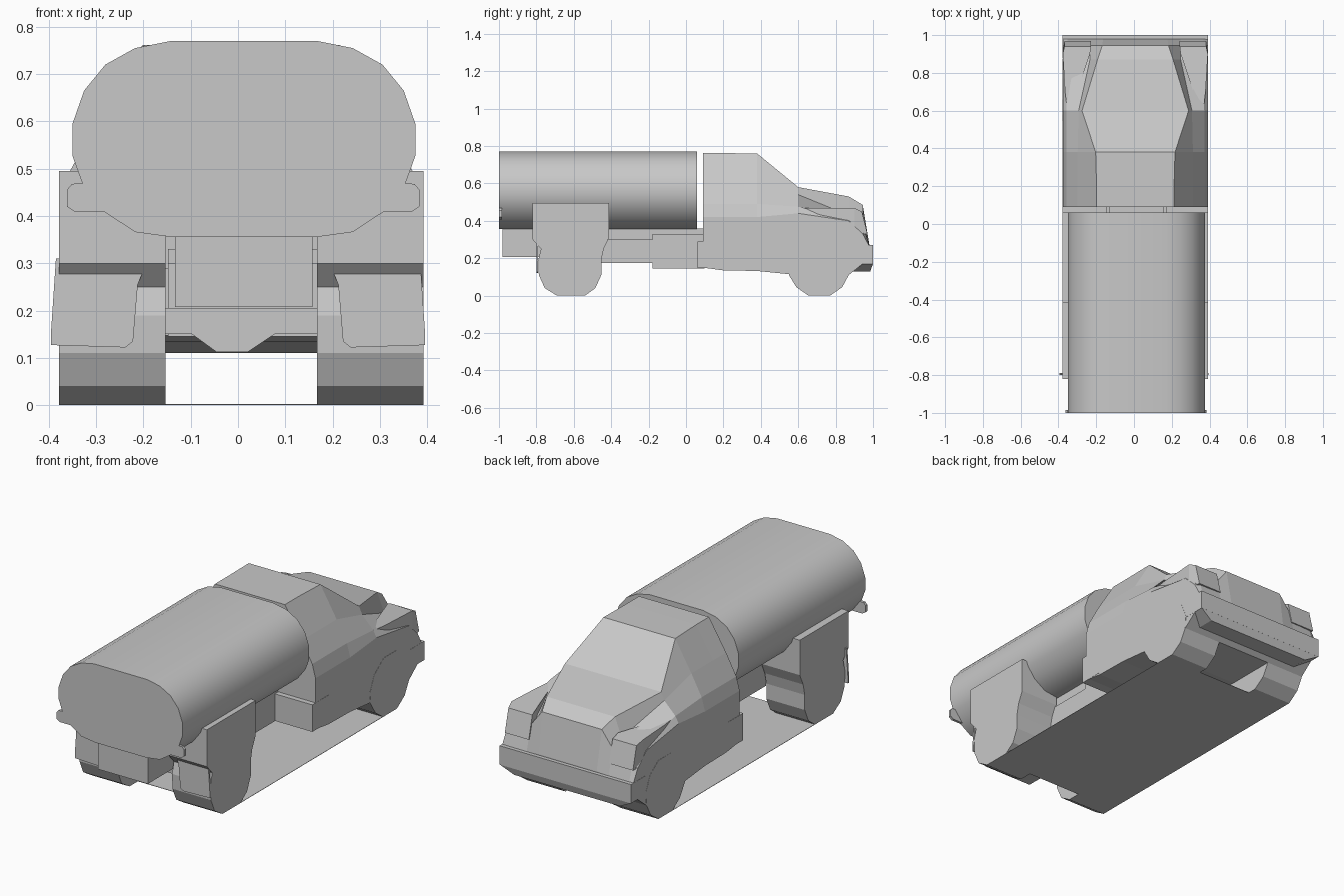
import bpy, bmesh

grey = bpy.data.materials.new("plain_grey")
grey.diffuse_color = (0.58, 0.58, 0.58, 1)
CX = 0.007  # centre line of the body


def loft(name, rings, smooth=False):
    """Skin a list of equal-length closed rings and cap both ends."""
    bm = bmesh.new()
    vs = [[bm.verts.new(p) for p in r] for r in rings]
    n = len(vs[0])
    for a, b in zip(vs, vs[1:]):
        for i in range(n):
            j = (i + 1) % n
            bm.faces.new((a[i], a[j], b[j], b[i]))
    bm.faces.new(vs[0])
    bm.faces.new(vs[-1][::-1])
    bmesh.ops.recalc_face_normals(bm, faces=bm.faces)
    me = bpy.data.meshes.new(name)
    bm.to_mesh(me)
    bm.free()
    me.materials.append(grey)
    ob = bpy.data.objects.new(name, me)
    bpy.context.collection.objects.link(ob)
    if smooth:
        bpy.ops.object.select_all(action='DESELECT')
        bpy.context.view_layer.objects.active = ob
        ob.select_set(True)
        bpy.ops.object.shade_smooth_by_angle(angle=0.6)
    return ob


def prism(name, axis, pts, a, b, smooth=False):
    """Extrude a 2D outline along an axis from a to b."""
    put = {'x': lambda p, t: (t, p[0], p[1]),
           'y': lambda p, t: (p[0], t, p[1]),
           'z': lambda p, t: (p[0], p[1], t)}[axis]
    return loft(name, [[put(p, t) for p in pts] for t in (a, b)], smooth)


def box(name, x0, x1, y0, y1, z0, z1):
    return prism(name, 'z', [(x0, y0), (x1, y0), (x1, y1), (x0, y1)], z0, z1)


# tank
TX = 0.0125
half = [(0.155, 0.77), (0.23, 0.755), (0.293, 0.72), (0.338, 0.665), (0.3625, 0.595),
        (0.3625, 0.527), (0.342, 0.47), (0.297, 0.41), (0.23, 0.366), (0.15, 0.355)]
outline = [(TX + x, z) for x, z in half] + [(TX - x, z) for x, z in reversed(half)]
prism("tank", 'y', outline, -1.0, 0.06, True)

# rear light brackets on the tank end
for s, side in ((1, "right"), (-1, "left")):
    pts = [(0.28, 0.408), (0.355, 0.408), (0.373, 0.42), (0.373, 0.455),
           (0.362, 0.468), (0.28, 0.47)]
    prism("rear_bracket_" + side, 'y', [(0.011 + s * x, z) for x, z in pts], -0.9995, -0.985)

# chassis
box("chassis_rail", -0.133, 0.158, -0.98, 0.10, 0.207, 0.36)
box("chassis_middle", -0.148, 0.172, -0.46, -0.18, 0.175, 0.30)
box("chassis_front", -0.148, 0.172, -0.18, 0.10, 0.145, 0.33)
box("cab_step", CX - 0.385, CX + 0.385, 0.062, 0.20, 0.147, 0.29)

# rear axle with differential
prism("rear_axle", 'y', [(-0.16, 0.205), (-0.16, 0.15), (-0.1, 0.152), (-0.045, 0.112),
                         (0.02, 0.112), (0.08, 0.152), (0.18, 0.15), (0.18, 0.205)],
      -0.72, -0.54)

# rear wheels joined to their fenders, with mud flaps
rear = [(-0.69, 0), (-0.54, 0), (-0.485, 0.04), (-0.453, 0.11), (-0.453, 0.19),
        (-0.44, 0.25), (-0.412, 0.31), (-0.412, 0.495), (-0.82, 0.495), (-0.82, 0.30),
        (-0.775, 0.25), (-0.79, 0.19), (-0.787, 0.11), (-0.755, 0.04)]
# front wheels
front = [(0.655, 0), (0.77, 0), (0.835, 0.045), (0.87, 0.11), (0.875, 0.18), (0.84, 0.26),
         (0.77, 0.31), (0.66, 0.31), (0.58, 0.25), (0.545, 0.17), (0.55, 0.11), (0.59, 0.045)]
flap = [(0.395, 0.127), (0.395, 0.16), (0.385, 0.31), (0.19, 0.31), (0.212, 0.255),
        (0.222, 0.135), (0.238, 0.122)]
for s, side in ((1, "right"), (-1, "left")):
    inner, outer = CX + s * 0.16, CX + s * 0.385
    prism("rear_wheel_fender_" + side, 'x', rear, inner, outer)
    prism("front_wheel_" + side, 'x', front, inner, outer)
    prism("mud_flap_" + side, 'y', [(s * x, z) for x, z in flap], -0.80, -0.79)

# flat sheet under the truck
box("base_sheet", CX - 0.385, CX + 0.385, -0.62, 0.72, 0.0, 0.002)

# cab: half sections from sill to roof at each y
cab = [
    (0.09, [(0.384, 0.15), (0.384, 0.42), (0.365, 0.49), (0.305, 0.60), (0.205, 0.762)]),
    (0.20, [(0.384, 0.135), (0.384, 0.42), (0.365, 0.49), (0.305, 0.60), (0.205, 0.762)]),
    (0.38, [(0.384, 0.132), (0.384, 0.42), (0.365, 0.49), (0.305, 0.60), (0.21, 0.76)]),
    (0.60, [(0.384, 0.11), (0.384, 0.44), (0.365, 0.475), (0.30, 0.54), (0.282, 0.58)]),
    (0.87, [(0.384, 0.11), (0.384, 0.40), (0.36, 0.42), (0.24, 0.43), (0.20, 0.53)]),
    (0.945, [(0.384, 0.17), (0.384, 0.33), (0.36, 0.38), (0.24, 0.40), (0.175, 0.485)]),
    (0.98, [(0.384, 0.17), (0.384, 0.265), (0.36, 0.268), (0.24, 0.27), (0.17, 0.275)]),
]
loft("cab", [[(CX + x, y, z) for x, z in sec] + [(CX - x, y, z) for x, z in reversed(sec)]
             for y, sec in cab])

# raised headlight fenders
light = [(0.355, 0.56), (0.24, 0.90), (0.235, 0.95), (0.375, 0.95), (0.384, 0.90), (0.372, 0.70)]
for s, side in ((1, "right"), (-1, "left")):
    low = [(CX + s * x, y + (0.02 if y > 0.92 else 0), 0.33) for x, y in light]
    top = [(CX + s * x, y - (0.01 if y > 0.92 else 0), 0.468 if y < 0.92 else 0.45)
           for x, y in light]
    loft("headlight_fender_" + side, [low, top])

# front bumper with tapered lower edge
box("bumper", CX - 0.385, CX + 0.385, 0.88, 1.0, 0.17, 0.27)
loft("bumper_lower", [[(CX + a, y, z) for a, y in ((-w, 0.88), (w, 0.88), (w, d), (-w, d))]
                      for w, d, z in ((0.385, 1.0, 0.171), (0.31, 0.985, 0.13))])
